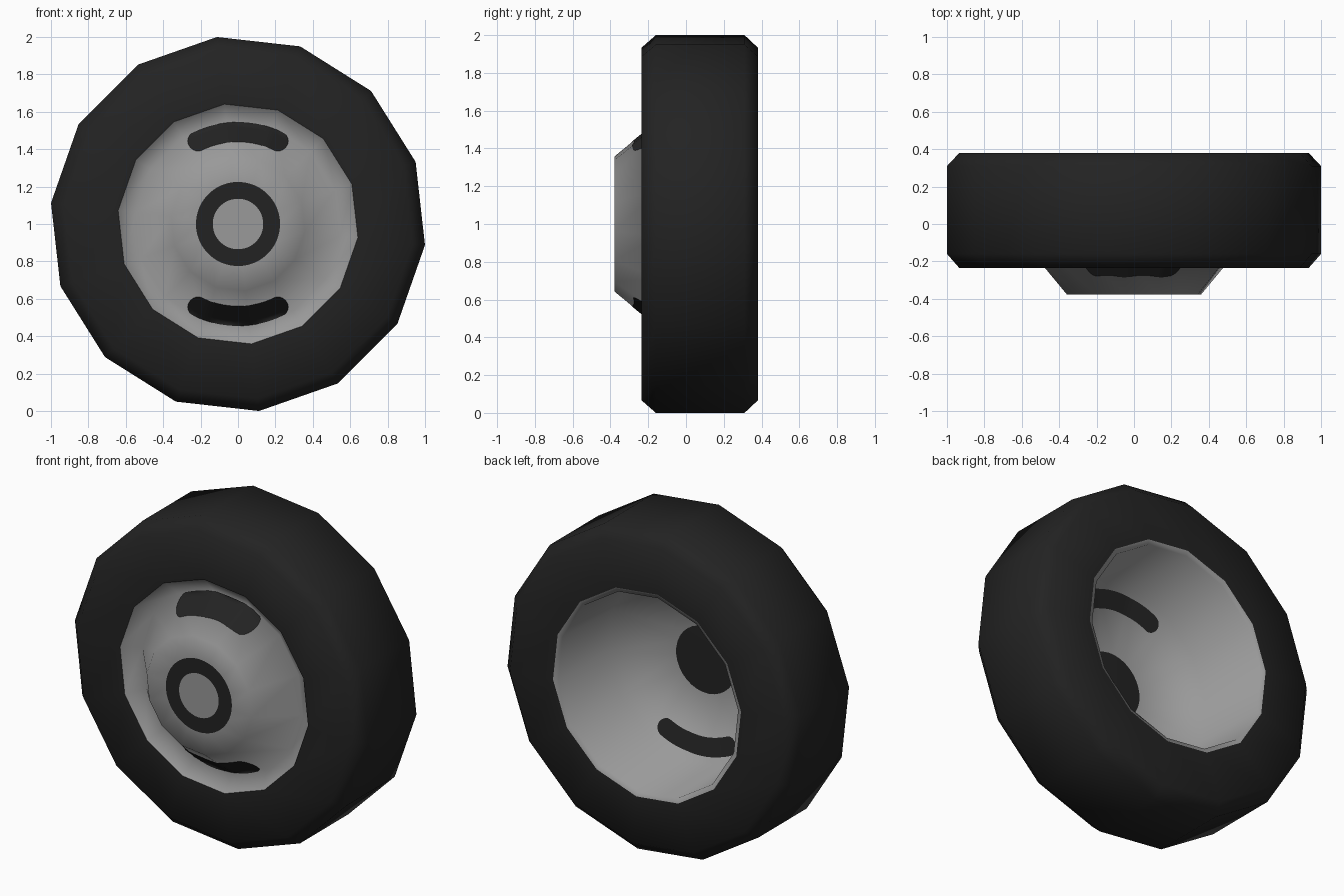
import bpy, bmesh, math

if "Cube" in bpy.data.objects:
    bpy.data.objects.remove(bpy.data.objects["Cube"])

N = 14                                  # sides of the wheel
START = math.radians(96.43)             # rotation of the first corner
CZ = 1.0                                # axle height


def material(name, v):
    m = bpy.data.materials.new(name)
    m.diffuse_color = (v, v, v, 1)
    m.use_nodes = True
    m.node_tree.nodes["Principled BSDF"].inputs["Base Color"].default_value = m.diffuse_color
    return m


RUBBER = material("black rubber", 0.0165)
METAL = material("grey metal", 0.32)


def finish(name, bm, mat):
    bmesh.ops.remove_doubles(bm, verts=bm.verts, dist=1e-5)
    for f in bm.faces:
        f.smooth = True
    me = bpy.data.meshes.new(name)
    bm.to_mesh(me)
    bm.free()
    me.materials.append(mat)
    ob = bpy.data.objects.new(name, me)
    bpy.context.collection.objects.link(ob)
    return ob


def sheet(name, rows, mat, closed=False, flip=False):
    """Skin a list of point rows with quads."""
    bm = bmesh.new()
    vs = [[bm.verts.new(p) for p in row] for row in rows]
    n = len(rows[0])
    for a, b in zip(vs, vs[1:]):
        for j in range(n if closed else n - 1):
            k = (j + 1) % n
            q = [a[j], b[j], b[k], a[k]]
            bm.faces.new(q[::-1] if flip else q)
    return finish(name, bm, mat)


def revolve(name, profile, mat, n=N):
    """Turn (radius, y) points around the axle."""
    rows = [[(r * math.cos(START + math.tau * j / n), y,
              CZ + r * math.sin(START + math.tau * j / n)) for j in range(n)]
            for r, y in profile]
    return sheet(name, rows, mat, closed=True)


# Tyre
revolve("tyre", [(0.645, -0.233), (0.94, -0.235), (1.006, -0.16),
                 (1.006, 0.31), (0.94, 0.38), (0.645, 0.38)], RUBBER)

# Rim front with raised hub, and the hollow barrel behind it
FRONT = [(0, -0.378), (0.2, -0.378), (0.36, -0.378), (0.55, -0.15), (0.65, -0.233)]
BACK = [(0.65, 0.38), (0.617, 0.368), (0.60, -0.09), (0.2, -0.2), (0, -0.2)]
revolve("rim_front", FRONT, METAL)
revolve("rim_back", BACK, METAL)

# Dark hub ring in front and dark hub disc behind
revolve("hub_ring", [(0.135, -0.381), (0.225, -0.381)], RUBBER, 48)
revolve("hub_back", [(0.205, -0.196), (0.1, -0.194), (0, -0.194)], RUBBER, 32)


def depth(profile, x, z):
    """y of the faceted rim at a point, so that slots hug its surface."""
    apothem = max(x * math.cos(t) + z * math.sin(t) for t in
                  (START + math.tau * (j + 0.5) / N for j in range(N)))
    rho = apothem / math.cos(math.pi / N)
    for (r0, y0), (r1, y1) in zip(profile, profile[1:]):
        if min(r0, r1) <= rho <= max(r0, r1) and r0 != r1:
            return y0 + (y1 - y0) * (rho - r0) / (r1 - r0)
    return profile[-1][1]


def slot(name, profile, side, offset, flip):
    """Curved slot with rounded ends, painted on the rim."""
    mid, half, span, cap, n = 0.492, 0.053, 0.275, 0.05, 28
    rows = []
    for i in range(n + 1):
        s = span * -math.cos(math.pi * i / n)            # arc length
        over = max(0, abs(s) - (span - cap)) / cap
        w = half * math.sqrt(max(0, 1 - over * over))
        a = side * math.pi / 2 - s / mid
        row = []
        for k in range(9):
            r = mid + w * (k / 4 - 1)
            x, z = r * math.cos(a), r * math.sin(a)
            row.append((x, depth(profile, x, z) + offset, CZ + z))
        rows.append(row)
    return sheet(name, rows, RUBBER, flip=flip)


for label, side in (("upper", 1), ("lower", -1)):
    slot(label + "_slot_front", FRONT, side, -0.005, True)
    slot(label + "_slot_back", BACK[2:], side, 0.005, False)
